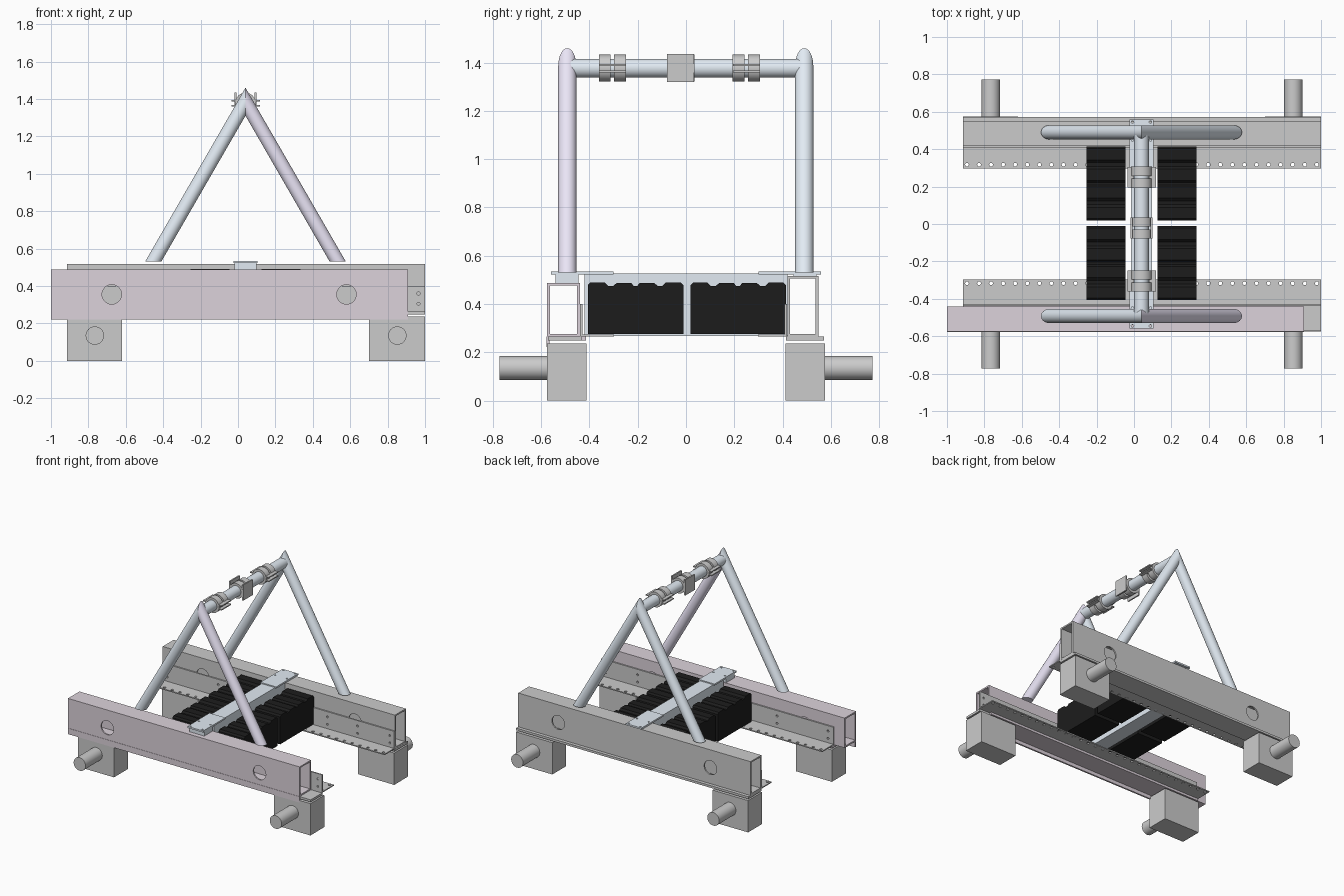
import bpy, bmesh, math
from mathutils import Vector, Matrix

if "Cube" in bpy.data.objects:
    bpy.data.objects.remove(bpy.data.objects["Cube"])


def material(name, rgb):
    m = bpy.data.materials.new(name)
    m.diffuse_color = (*rgb, 1)
    m.use_nodes = True
    m.node_tree.nodes["Principled BSDF"].inputs["Base Color"].default_value = m.diffuse_color
    return m


MAUVE = material("mauve_steel", (0.72, 0.65, 0.71))
PALE = material("pale_steel", (0.76, 0.83, 0.90))
LILAC = material("lilac_steel", (0.82, 0.78, 0.92))
BLACK = material("black_plastic", (0.012, 0.012, 0.012))


def finish(name, bm, mat=None, smooth=False):
    bmesh.ops.recalc_face_normals(bm, faces=bm.faces)
    me = bpy.data.meshes.new(name)
    bm.to_mesh(me)
    bm.free()
    ob = bpy.data.objects.new(name, me)
    bpy.context.collection.objects.link(ob)
    if mat:
        me.materials.append(mat)
    if smooth:
        select(ob)
        bpy.ops.object.shade_smooth_by_angle(angle=math.radians(35))
    return ob


def select(ob):
    bpy.ops.object.select_all(action='DESELECT')
    ob.select_set(True)
    bpy.context.view_layer.objects.active = ob


def add_box(bm, x, y, z):
    size = (x[1] - x[0], y[1] - y[0], z[1] - z[0])
    mid = Vector((sum(x) / 2, sum(y) / 2, sum(z) / 2))
    bmesh.ops.create_cube(bm, size=1, matrix=Matrix.Translation(mid) @ Matrix.Diagonal((*size, 1)))


def add_cyl(bm, centre, r, depth, axis='Y', seg=32):
    rot = Matrix.Rotation(math.pi / 2, 4, 'X') if axis == 'Y' else Matrix.Identity(4)
    bmesh.ops.create_cone(bm, cap_ends=True, segments=seg, radius1=r, radius2=r, depth=depth,
                          matrix=Matrix.Translation(centre) @ rot)


def box(name, x, y, z, mat=None):
    bm = bmesh.new()
    add_box(bm, x, sorted(y), z)
    return finish(name, bm, mat)


def cut(ob, bm):
    """Subtract the solids in bm from ob."""
    cutter = finish("cutter", bm)
    cutter.hide_render = True
    mod = ob.modifiers.new("holes", 'BOOLEAN')
    mod.object = cutter
    mod.solver = 'EXACT'
    select(ob)
    bpy.ops.object.modifier_apply(modifier=mod.name)
    bpy.data.objects.remove(cutter)


def add_tube(bm, x0, x1, y, z, t):
    """Open-ended rectangular tube along x."""
    rings = []
    for x in (x0, x1):
        for d in (0, t):
            rings.append([bm.verts.new((x, yy, zz)) for yy, zz in (
                (y[0] + d, z[0] + d), (y[1] - d, z[0] + d), (y[1] - d, z[1] - d), (y[0] + d, z[1] - d))])
    o0, i0, o1, i1 = rings
    for a, b in ((o0, o1), (o1, i1), (i1, i0), (i0, o0)):
        for k in range(4):
            n = (k + 1) % 4
            bm.faces.new((a[k], a[n], b[n], b[k]))


# Side rails: hollow tube, base strip, perforated angle, feet and pegs
# side, sign, tube x, tube |y|, tube z, hole x, hole z, material
sides = (
    ("front", -1, (-1.0, 0.91), (0.44, 0.575), (0.265, 0.487), (-0.675, 0.58), 0.355, MAUVE),
    ("back", 1, (-0.915, 1.0), (0.42, 0.548), (0.265, 0.517), (-0.585, 0.67), 0.385, None),
)
for side, s, tx, ty, tz, hx, hz, mat in sides:
    bm = bmesh.new()
    add_tube(bm, *tx, sorted((s * ty[0], s * ty[1])), tz, 0.011)
    rail = finish(side + "_rail", bm, mat)
    bm = bmesh.new()
    for x in hx:
        add_cyl(bm, (x, s * 0.5, hz), 0.052, 0.4)
    cut(rail, bm)

    box(side + "_base_strip", (-0.915, tx[1]), (s * 0.415, s * 0.572), (0.248, 0.2645), mat)

    # angle bracket: L profile swept along x
    bm = bmesh.new()
    yi, t = ty[0] - 0.001, 0.01
    prof = [(yi, 0.265), (0.298, 0.265), (0.298, 0.273), (yi - t, 0.273), (yi - t, 0.40), (yi, 0.40)]
    f = bm.faces.new([bm.verts.new((-0.915, s * y, z)) for y, z in prof])
    ext = bmesh.ops.extrude_face_region(bm, geom=[f])
    bmesh.ops.translate(bm, vec=(1.915, 0, 0), verts=[v for v in ext['geom'] if isinstance(v, bmesh.types.BMVert)])
    angle = finish(side + "_perforated_angle", bm)
    bm = bmesh.new()
    for k in range(30):
        add_cyl(bm, (-0.893 + k * 0.0645, s * 0.317, 0.27), 0.01, 0.06, 'Z', 12)
    for x in (-0.87, -0.45, 0.0, 0.45, 0.70, 0.965):
        for z in (0.305, 0.36):
            add_cyl(bm, (x, s * (yi - t / 2), z), 0.008, 0.012, 'Y', 12)
    cut(angle, bm)

    for end, fx in (("left", (-0.915, -0.62)), ("right", (0.70, 1.0))):
        box(f"{side}_{end}_foot", fx, (s * 0.412, s * 0.575), (0, 0.237))
        bm = bmesh.new()
        add_cyl(bm, ((fx[0] + fx[1]) / 2 + 0.002, s * 0.67, 0.135), 0.049, 0.205)
        finish(f"{side}_{end}_peg", bm, None, True)

box("front_rail_lip", (-1.0, 0.91), (-0.577, -0.565), (0.222, 0.266), MAUVE)
box("front_rail_end_plate", (0.91, 1.0), (-0.572, -0.432), (0.248, 0.2645))

# A-frame legs: round tubes cut flat at the foot and mitred at the apex
CX, APEX, FOOT, R = 0.04, 1.385, 0.53, 0.0375
for side, y0 in (("front", -0.492), ("back", 0.49)):
    for end, m in (("left", -1), ("right", 1)):
        d = Vector((-m * 0.5, 0, math.cos(math.pi / 6)))
        p = Vector((m * math.cos(math.pi / 6), 0, 0.5))
        apex = Vector((CX, y0, APEX))
        bm = bmesh.new()
        low, top = [], []
        for k in range(32):
            a = k * math.tau / 32
            q = apex + R * (math.cos(a) * p + Vector((0, math.sin(a), 0)))
            low.append(bm.verts.new(q + d * ((FOOT - q.z) / d.z)))
            top.append(bm.verts.new(q + d * ((CX - q.x) / d.x)))
        for k in range(32):
            n = (k + 1) % 32
            bm.faces.new((low[k], low[n], top[n], top[k]))
        bm.faces.new(low)
        bm.faces.new(top)
        finish(f"{side}_{end}_leg", bm, LILAC if (side, m) == ("front", 1) else PALE, True)

# Top crossbar
CZ = 1.377
bm = bmesh.new()
add_cyl(bm, (CX, 0, CZ), 0.039, 0.96)
finish("top_crossbar", bm, PALE, True)

# Pipe clamps: two bands each, with ear plates
for name, yc, upright in (("front", -0.305, False), ("middle", -0.022, True), ("back", 0.25, False)):
    bm = bmesh.new()
    for dy in (-0.032, 0.032):
        add_cyl(bm, (CX, yc + dy, CZ), 0.056, 0.049)
    finish(name + "_clamp_bands", bm, None, True)
    bm = bmesh.new()
    ys = (yc - 0.056, yc + 0.056)
    if upright:
        for x in (-0.014, 0.094):
            add_box(bm, (x - 0.005, x + 0.005), ys, (1.32, 1.435))
    else:
        for z in (1.363, 1.391):
            for xs in ((-0.036, 0.0), (0.08, 0.118)):
                add_box(bm, xs, ys, (z - 0.004, z + 0.004))
    finish(name + "_clamp_ears", bm)

# Cross beam between the rails with flat end plates
box("cross_beam", (-0.015, 0.095), (-0.42, 0.42), (0.268, 0.526), PALE)
for side, s in (("front", -1), ("back", 1)):
    plate = box(side + "_beam_plate", (-0.025, 0.105), (s * 0.30, s * 0.56), (0.522, 0.534), PALE)
    bm = bmesh.new()
    for x in (-0.008, 0.088):
        for y in (0.45, 0.545):
            add_cyl(bm, (x, s * y, 0.528), 0.007, 0.03, 'Z', 12)
    cut(plate, bm)
    top = 0.487 if s < 0 else 0.517
    box(side + "_beam_packer", (-0.02, 0.10), (s * 0.445, s * 0.54), (top, 0.522), PALE)

# Battery blocks: notched lid profile extruded across x
prof = [(0, 0.275), (0.396, 0.275), (0.396, 0.478), (0.385, 0.49), (0.325, 0.49), (0.31, 0.475),
        (0.29, 0.475), (0.275, 0.487), (0.215, 0.487), (0.205, 0.475), (0.19, 0.475), (0.18, 0.487),
        (0.12, 0.487), (0.105, 0.475), (0.085, 0.475), (0.07, 0.49), (0.012, 0.49), (0, 0.478)]
for end, bx in (("left", -0.255), ("right", 0.125)):
    for side, by in (("front", -0.407), ("back", 0.018)):
        bm = bmesh.new()
        f = bm.faces.new([bm.verts.new((bx, by + y, z)) for y, z in prof])
        ext = bmesh.ops.extrude_face_region(bm, geom=[f])
        bmesh.ops.translate(bm, vec=(0.21, 0, 0),
                            verts=[v for v in ext['geom'] if isinstance(v, bmesh.types.BMVert)])
        finish(f"{side}_{end}_battery", bm, BLACK)
